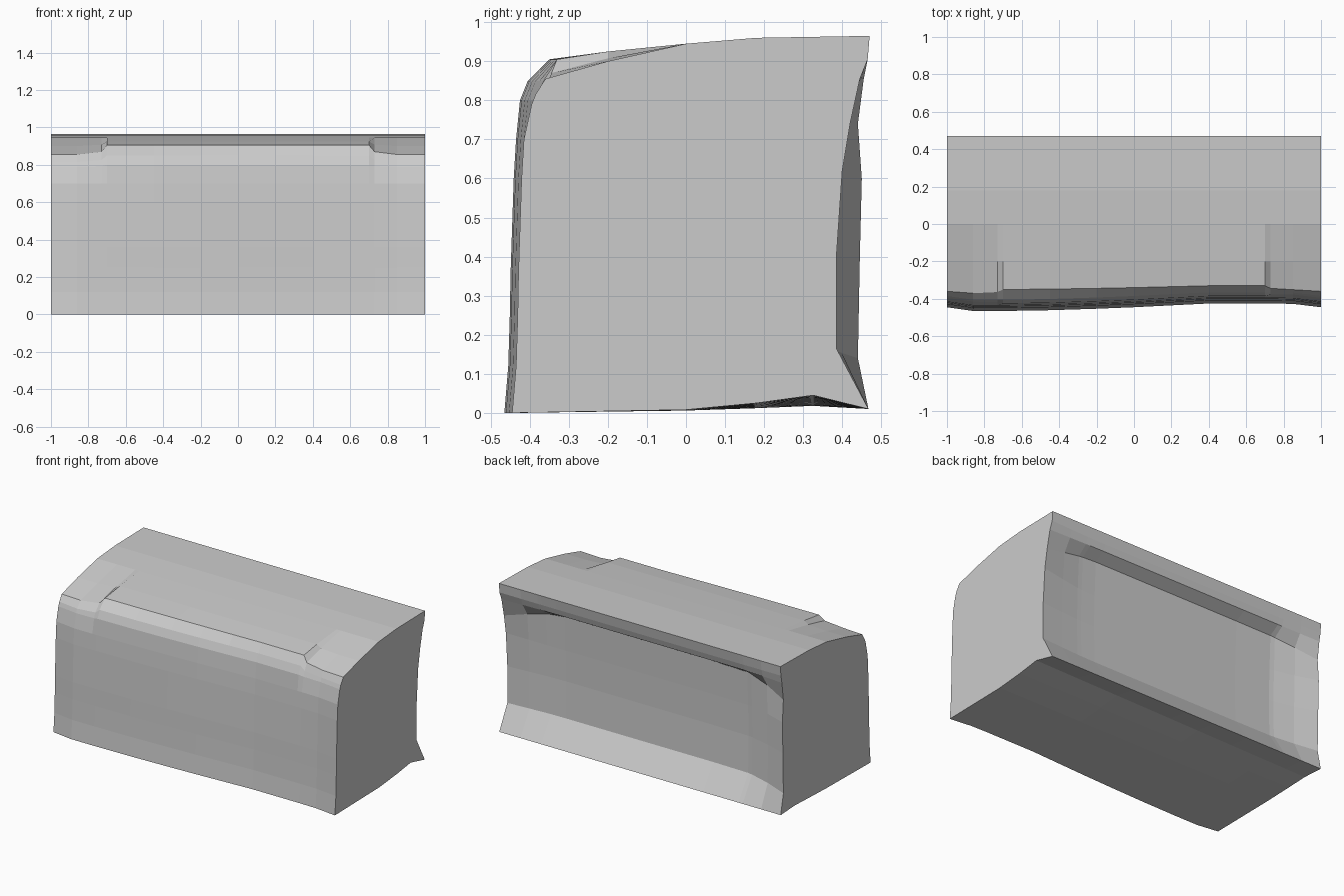
import bpy
import bmesh
from mathutils import Vector

default_cube = bpy.data.objects.get("Cube")
if default_cube:
    bpy.data.objects.remove(default_cube, do_unlink=True)

# Plain grey material
grey = bpy.data.materials.new("plain_grey")
grey.use_nodes = True
grey_colour = (0.6, 0.6, 0.6, 1)
grey.diffuse_color = grey_colour
grey.node_tree.nodes["Principled BSDF"].inputs["Base Color"].default_value = grey_colour

# Cross-section pieces as (y, z), running up the front, over the top, down the back
front_wall = [(-.445, 0), (-.435, .12), (-.431, .25), (-.429, .36),
              (-.425, .48), (-.421, .6), (-.415, .7)]
shoulder_middle = [(-.405, .8), (-.385, .85), (-.34, .905), (-.2, .925)]
shoulder_end = [(-.395, .79), (-.385, .815), (-.36, .855), (-.2, .9)]
top = [(0, .945), (.18, .96), (.47, .965)]
back_middle = [(.458, .9), (.445, .86), (.375, .82), (.365, .6),
               (.36, .4), (.365, .165), (.467, .01)]
back_left = [(.465, .905), (.445, .855), (.42, .74), (.4, .62),
             (.385, .4), (.385, .165), (.467, .01)]
back_right = [(.465, .905), (.455, .855), (.44, .74), (.45, .6),
              (.445, .4), (.44, .14), (.467, .01)]
underside_left = [(.325, .045), (.18, .025), (0, .008)]
underside_right = [(.325, .018), (.18, .012), (0, .006)]


def mix(first, second, amount):
    return [Vector(a).lerp(Vector(b), amount) for a, b in zip(first, second)]


def section(x, shift, rounding, back_blend):
    """One ring of the block: wavy front, rounded corners and hollow back."""
    front = [Vector(p) + Vector((shift, 0)) for p in front_wall]
    shoulder = mix(shoulder_middle, shoulder_end, rounding)
    shoulder = [p + Vector((shift * fade, 0))
                for p, fade in zip(shoulder, (1, 1, .5, 0))]
    back = mix(back_middle, back_left if x > 0 else back_right, back_blend)
    underside = mix(underside_right, underside_left, (x + 1) / 2)
    ring = front + shoulder + [Vector(p) for p in top] + back + underside
    return [(x, p.x, p.y) for p in ring]


# x position, front shift, corner rounding, share of the end's back profile
stations = [(-1, 0, 1, 1), (-.86, -.02, 1, .45), (-.73, -.02, .7, .1),
            (-.7, -.02, 0, .05), (-.45, -.016, 0, 0), (-.2, -.008, 0, 0),
            (0, 0, 0, 0), (.2, .01, 0, 0), (.4, .02, 0, 0), (.6, .02, 0, 0),
            (.7, .02, 0, .1), (.73, .02, .7, .15), (.85, .018, 1, .5),
            (1, 0, 1, 1)]

# Loft the block and close both ends
bm = bmesh.new()
rings = [[bm.verts.new(p) for p in section(*s)] for s in stations]
for ring, following in zip(rings, rings[1:]):
    for i in range(len(ring)):
        j = (i + 1) % len(ring)
        bm.faces.new((ring[i], ring[j], following[j], following[i]))
bm.faces.new(rings[0])
bm.faces.new(rings[-1])
bmesh.ops.recalc_face_normals(bm, faces=bm.faces)

mesh = bpy.data.meshes.new("hollow_backed_block")
bm.to_mesh(mesh)
bm.free()
mesh.materials.append(grey)
block = bpy.data.objects.new("hollow_backed_block", mesh)
bpy.context.collection.objects.link(block)
